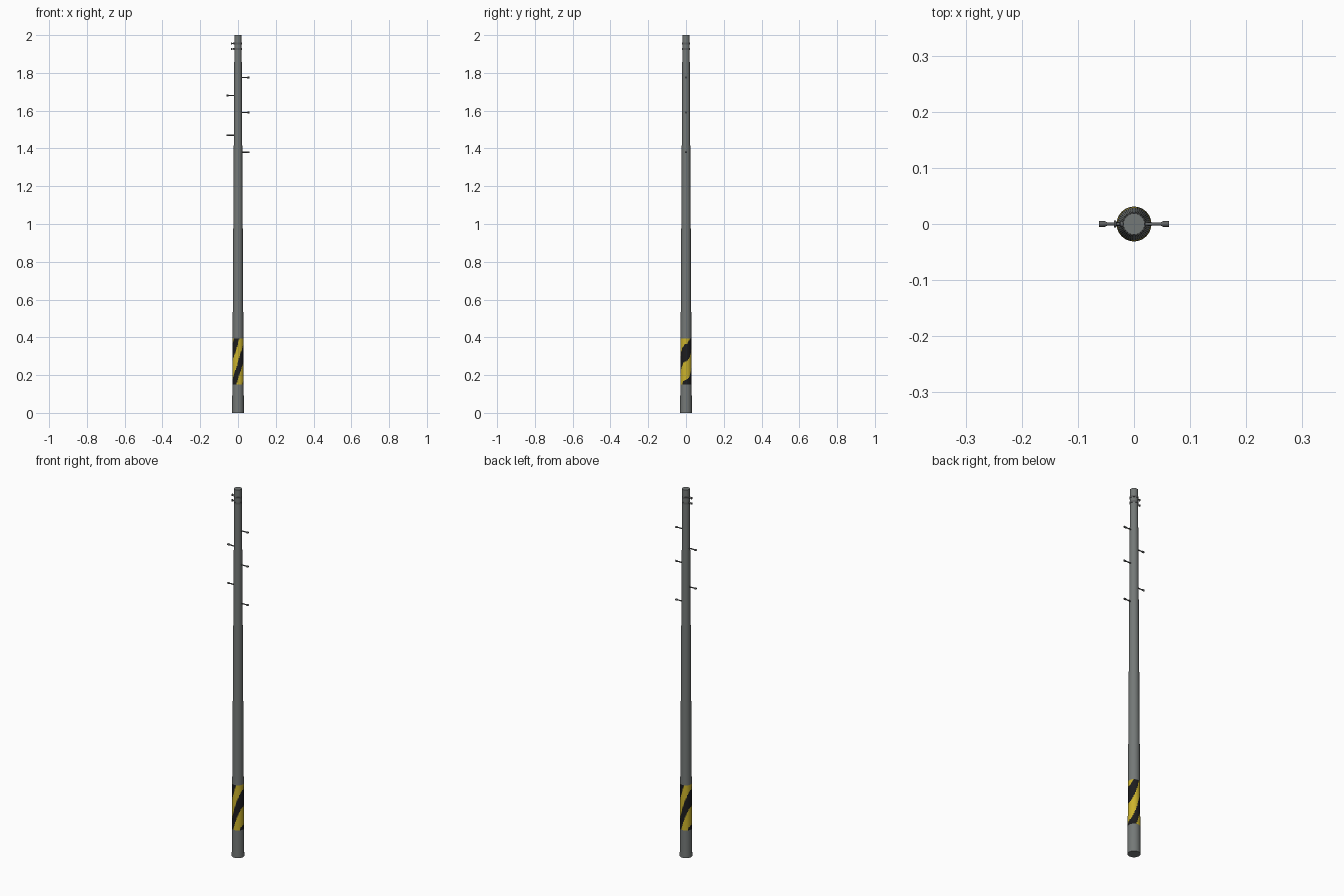
import bpy, bmesh, math

if "Cube" in bpy.data.objects:
    bpy.data.objects.remove(bpy.data.objects["Cube"])

H, R0, R1, N = 2.0, 0.031, 0.019, 48
BAND_LOW, BAND_HIGH, ROWS = 0.15, 0.395, 42


def material(name, rgb):
    m = bpy.data.materials.new(name)
    m.diffuse_color = (*rgb, 1)
    m.use_nodes = True
    m.node_tree.nodes["Principled BSDF"].inputs["Base Color"].default_value = m.diffuse_color
    return m


concrete = material("concrete grey", (0.175, 0.19, 0.185))
yellow = material("warning yellow", (0.60, 0.45, 0.025))
black = material("warning black", (0.012, 0.012, 0.013))
steel = material("steel grey", (0.12, 0.125, 0.125))


def radius(z):
    return R0 + (R1 - R0) * z / H


def lathe(name, profile, sides, mats, caps=True):
    """Turn (radius, height) points about z."""
    bm = bmesh.new()
    rings = [[bm.verts.new((r * math.cos(2 * math.pi * i / sides),
                            r * math.sin(2 * math.pi * i / sides), z))
              for i in range(sides)] for r, z in profile]
    for a, b in zip(rings, rings[1:]):
        for i in range(sides):
            j = (i + 1) % sides
            bm.faces.new((a[i], a[j], b[j], b[i]))
    if caps:
        bm.faces.new(rings[0][::-1])
        bm.faces.new(rings[-1])
    me = bpy.data.meshes.new(name)
    bm.to_mesh(me)
    bm.free()
    for m in mats:
        me.materials.append(m)
    ob = bpy.data.objects.new(name, me)
    bpy.context.collection.objects.link(ob)
    bpy.context.view_layer.objects.active = ob
    ob.select_set(True)
    bpy.ops.object.shade_smooth_by_angle(angle=math.radians(35))
    ob.select_set(False)
    return ob


# Tapered pole, with close rows where the warning band is painted
heights = [0] + [BAND_LOW + (BAND_HIGH - BAND_LOW) * k / ROWS
                 for k in range(ROWS + 1)] + [1.0, H]
pole = lathe("pole", [(radius(z), z) for z in heights], N,
             [concrete, yellow, black])

# Diagonal stripes rising to the right on the front and on the back
PERIOD = 0.19
for f in pole.data.polygons:
    c = f.center
    if BAND_LOW < c.z < BAND_HIGH and abs(f.normal.z) < 0.5:
        u = c.x / radius(c.z) * (1 if c.y < 0 else -1)
        phase = ((c.z - 0.27 - u * PERIOD / 2) / PERIOD) % 1
        f.material_index = 1 if phase < 0.52 else 2


# Climbing pegs with flared ends, alternating sides
def sideways(name, profile, side, z):
    ob = lathe(name, profile, 12, [steel])
    ob.rotation_euler = (0, side * math.pi / 2, 0)
    ob.location = (0, 0, z)
    return ob


peg = [(0.003, 0.012), (0.003, 0.048), (0.005, 0.052), (0.005, 0.062)]
for k, (side, z) in enumerate([(1, 1.38), (-1, 1.47), (1, 1.59),
                               (-1, 1.68), (1, 1.775)]):
    sideways(f"climbing_peg_{k + 1}", peg, side, z)

# Two straps near the top, each with a bolt on the left
bolt = [(0.005, 0.012), (0.005, 0.024), (0.003, 0.026), (0.003, 0.031),
        (0.006, 0.032), (0.006, 0.036)]
for k, z in enumerate((1.927, 1.956)):
    r = radius(z)
    lathe(f"strap_{k + 1}", [(r - 0.001, z - 0.005), (r + 0.0015, z - 0.005),
                             (r + 0.0015, z + 0.005), (r - 0.001, z + 0.005)],
          N, [steel], caps=False)
    sideways(f"strap_bolt_{k + 1}", bolt, -1, z)
